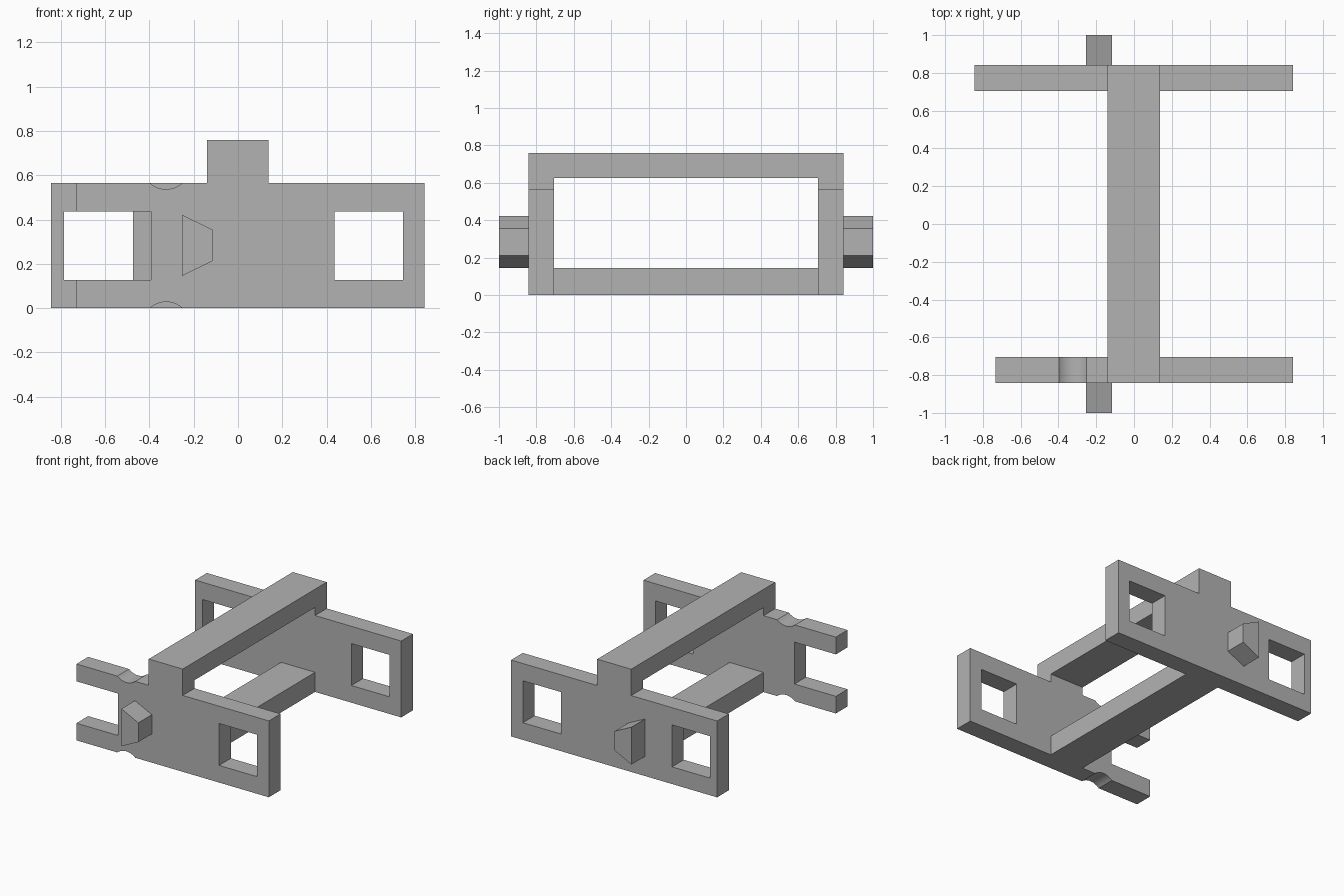
import bpy, bmesh, math
from mathutils import Vector

if "Cube" in bpy.data.objects:
    bpy.data.objects.remove(bpy.data.objects["Cube"])

grey = bpy.data.materials.new("plain_grey")
grey.diffuse_color = (0.45, 0.45, 0.45, 1)
grey.use_nodes = True
grey.node_tree.nodes["Principled BSDF"].inputs["Base Color"].default_value = grey.diffuse_color


def prism(name, outline, y0, y1):
    """Extrude an x-z outline from y0 to y1."""
    bm = bmesh.new()
    face = bm.faces.new([bm.verts.new((x, y0, z)) for x, z in outline])
    ext = bmesh.ops.extrude_face_region(bm, geom=[face])["geom"]
    verts = [v for v in ext if isinstance(v, bmesh.types.BMVert)]
    bmesh.ops.translate(bm, vec=Vector((0, y1 - y0, 0)), verts=verts)
    bmesh.ops.recalc_face_normals(bm, faces=bm.faces)
    mesh = bpy.data.meshes.new(name)
    bm.to_mesh(mesh)
    bm.free()
    mesh.materials.append(grey)
    obj = bpy.data.objects.new(name, mesh)
    bpy.context.collection.objects.link(obj)
    return obj


def rect(x0, x1, z0, z1):
    return [(x0, z0), (x1, z0), (x1, z1), (x0, z1)]


def cut_window(plate, x0, x1, y):
    cutter = prism("window_cutter", rect(x0, x1, WIN0, WIN1), y - 0.2, y + 0.2)
    cutter.hide_render = True
    cutter.hide_set(True)
    mod = plate.modifiers.new("window", 'BOOLEAN')
    mod.operation = 'DIFFERENCE'
    mod.solver = 'EXACT'
    mod.object = cutter


def notch(z, sign, n=12):
    """Shallow arc biting into the plate edge, left to right."""
    half, depth, cx = 0.073, 0.028, -0.325
    r = (half ** 2 + depth ** 2) / (2 * depth)
    a = math.asin(half / r)
    return [(cx + r * math.sin(t), z + sign * (r * math.cos(t) - r + depth))
            for t in (-a + 2 * a * i / n for i in range(n + 1))]


IN, OUT, TIP = 0.705, 0.842, 1.0      # y of plate inside, plate outside, peg end
H, TOP = 0.565, 0.76                  # plate and bar heights
WIN0, WIN1 = 0.127, 0.437             # window heights
BX0, BX1 = -0.141, 0.137              # bar width
step = [(0.842, 0), (0.842, H), (BX1, H), (BX1, TOP), (BX0, TOP), (BX0, H)]

# Back plate: closed panel with two windows
back = prism("back_plate", [(-0.844, 0)] + step + [(-0.844, H)], IN, OUT)
cut_window(back, -0.785, -0.475, IN)
cut_window(back, 0.435, 0.745, IN)

# Front plate: open fork on the left with flex notches, one window on the right
fork = [(-0.733, H), (-0.733, WIN1), (-0.394, WIN1),
        (-0.394, WIN0), (-0.733, WIN0), (-0.733, 0)]
front = prism("front_plate",
              notch(0, 1) + step + notch(H, -1)[::-1] + fork, -OUT, -IN)
cut_window(front, 0.435, 0.745, -IN)

# Crossbars joining the plates
prism("top_crossbar", rect(BX0, BX1, 0.625, TOP), -IN, IN)
prism("bottom_crossbar", rect(BX0, BX1, 0, 0.145), -IN, IN)

# Tapered pegs on the outside of both plates
peg = [(-0.254, 0.145), (-0.116, 0.212), (-0.116, 0.355), (-0.254, 0.422)]
prism("front_peg", peg, -TIP, -OUT)
prism("back_peg", peg, OUT, TIP)

# Smooth only the shallow notch arcs
bpy.ops.object.select_all(action='DESELECT')
front.select_set(True)
bpy.context.view_layer.objects.active = front
bpy.ops.object.shade_smooth_by_angle(angle=math.radians(20))
